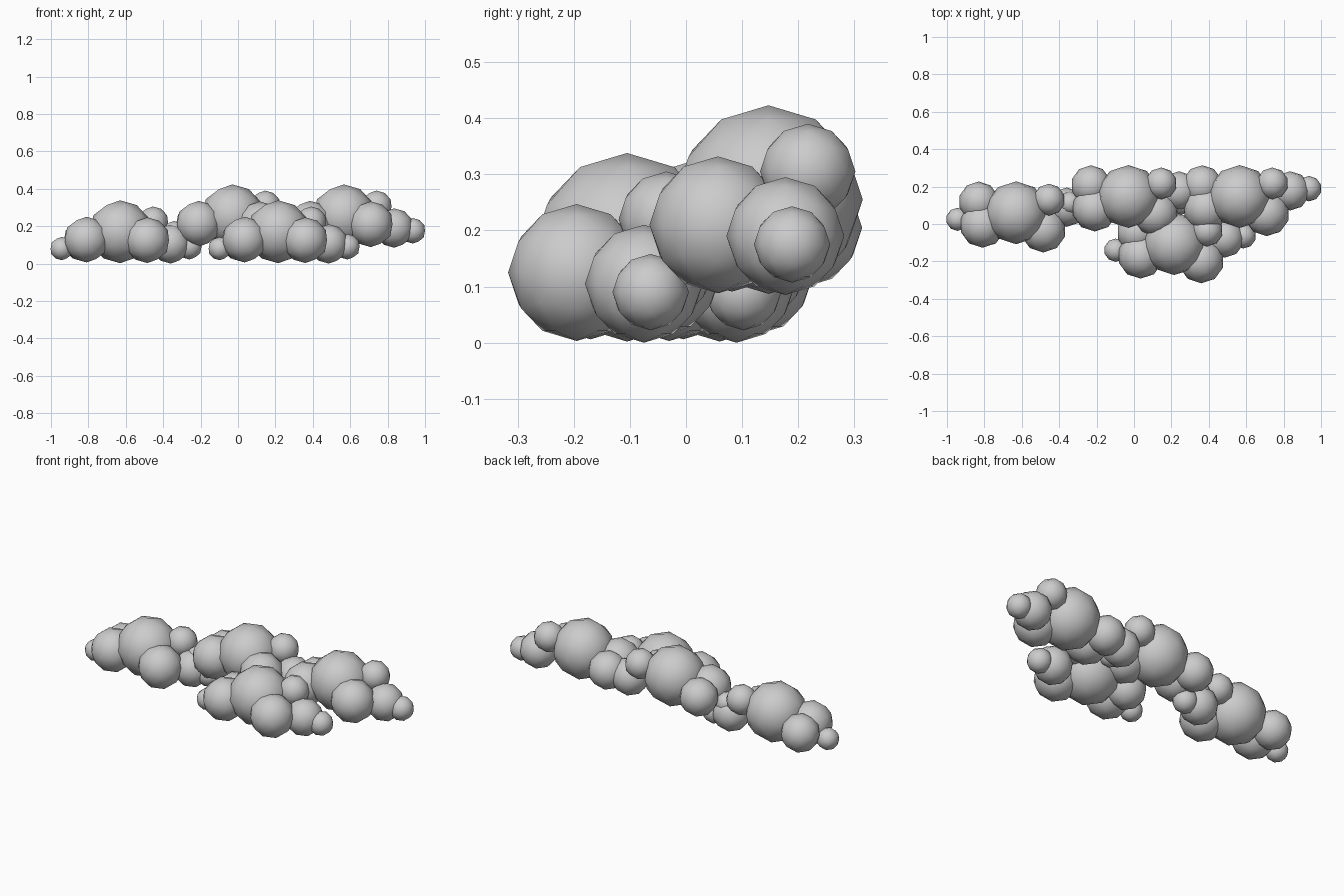
import bpy

if "Cube" in bpy.data.objects:
    bpy.data.objects.remove(bpy.data.objects["Cube"])

# one cloud: (dx, dy, z, radius) of each puff around the main puff
PUFFS = [
    ("main", 0.0, 0.0, 0.17, 0.168),
    ("left_front", -0.18, -0.065, 0.128, 0.122),
    ("left_back", -0.20, 0.06, 0.12, 0.107),
    ("left_tip", -0.313, -0.035, 0.08, 0.062),
    ("right_front", 0.145, -0.09, 0.125, 0.122),
    ("right_top", 0.175, 0.07, 0.22, 0.085),
    ("right", 0.27, 0.03, 0.105, 0.105),
    ("right_tip", 0.37, 0.042, 0.09, 0.068),
]

# cloud positions: main puff x, y and lift
CLOUDS = {
    "left_cloud": (-0.63, 0.06, 0.0),
    "middle_cloud": (-0.03, 0.147, 0.085),
    "front_cloud": (0.215, -0.105, 0.0),
    "right_cloud": (0.565, 0.147, 0.085),
}

# build each cloud from low-poly balls
for cloud, (cx, cy, lift) in CLOUDS.items():
    for name, dx, dy, z, r in PUFFS:
        bpy.ops.mesh.primitive_ico_sphere_add(
            subdivisions=2, radius=r, location=(cx + dx, cy + dy, z + lift))
        puff = bpy.context.object
        puff.name = cloud + "_" + name
        bpy.ops.object.shade_smooth()
